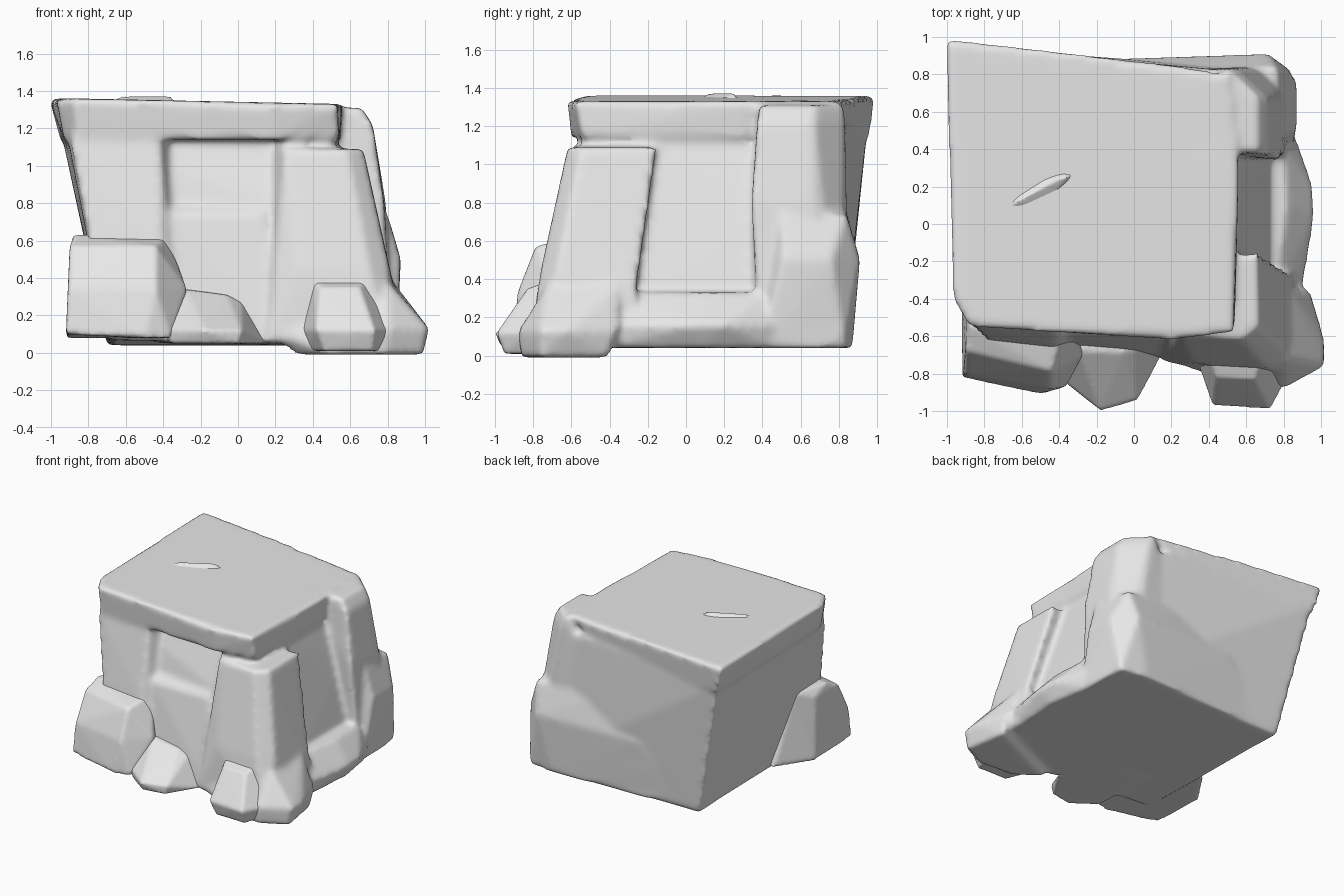
import bpy
import bmesh
import math

default_cube = bpy.data.objects.get("Cube")
if default_cube:
    bpy.data.objects.remove(default_cube, do_unlink=True)

# One grey stone colour
stone = bpy.data.materials.new("grey_stone")
stone.use_nodes = True
stone_colour = (.8, .8, .8, 1)
stone.diffuse_color = stone_colour
shader = next(n for n in stone.node_tree.nodes if n.type == 'BSDF_PRINCIPLED')
shader.inputs["Base Color"].default_value = stone_colour
shader.inputs["Roughness"].default_value = .9


def ring(z, *corners):
    """Corners (x, y) at one height; a third value raises or lowers a corner."""
    return [(c[0], c[1], z + (c[2] if len(c) > 2 else 0)) for c in corners]


def add_chunk(bm, *rings):
    """Wrap a convex chunk of rock around stacked rings of corners."""
    verts = [bm.verts.new(p) for r in rings for p in r]
    hull = bmesh.ops.convex_hull(bm, input=verts)
    loose = {v for v in hull["geom_interior"] + hull["geom_unused"]
             if isinstance(v, bmesh.types.BMVert)}
    bmesh.ops.delete(bm, geom=list(loose), context='VERTS')


def make_rock(name, bm, voxel, rounding):
    """Fuse the chunks into one surface and soften the joints like worn stone."""
    bmesh.ops.recalc_face_normals(bm, faces=bm.faces)
    mesh = bpy.data.meshes.new(name)
    bm.to_mesh(mesh)
    bm.free()
    mesh.materials.append(stone)
    obj = bpy.data.objects.new(name, mesh)
    bpy.context.collection.objects.link(obj)
    fuse = obj.modifiers.new("fuse", 'REMESH')
    fuse.mode = 'VOXEL'
    fuse.voxel_size = voxel
    fuse.use_smooth_shade = True
    soften = obj.modifiers.new("soften", 'SMOOTH')
    soften.factor = .5
    soften.iterations = rounding
    return obj


body = bmesh.new()

# Core, leaning outwards to the overhanging side and back
add_chunk(body,
          ring(.04, (-.7, .83), (.8, .82), (.8, -.65), (-.7, -.66, .03)),
          ring(.8, (-.84, -.5), (.18, -.55), (.6, -.4), (.62, .5)),
          ring(1.2, (-.95, .95), (.5, .82), (.5, -.4), (-.92, -.42)))

# Cap slab with a slightly dished top
add_chunk(body,
          ring(1.14, (-.95, .96), (.2, .83), (.55, .3), (.54, -.54),
               (.2, -.6), (-.86, -.53), (-.93, -.4)),
          ring(1.33, (-1.01, .99, .03), (.2, .85), (.5, .8), (.56, .3),
               (.53, -.58), (.2, -.62), (-.88, -.55, .03), (-.97, -.4, .03)))

# Back corner column and its swelling lower half
add_chunk(body,
          ring(.1, (.82, .38), (.84, .8), (.3, .84), (.4, .4)),
          ring(.8, (.78, .34), (.79, .66), (.6, .84), (.2, .8)),
          ring(1.22, (.72, .37), (.72, .67), (.55, .83), (.3, .6)),
          ring(1.31, (.66, .38), (.66, .68), (.5, .83), (.3, .4)))
add_chunk(body,
          ring(.04, (.85, .4), (.83, .83), (.6, .87), (-.6, .82)),
          ring(.5, (.87, .5), (.87, .76), (.72, .91), (-.2, .88)),
          ring(.74, (.8, .5), (.76, .84), (.2, .84)))

# Front column on the overhanging side
add_chunk(body,
          ring(.08, (-.7, -.66), (-.32, -.7), (-.3, -.4), (-.7, -.2)),
          ring(.6, (-.79, -.62), (-.42, -.66), (-.34, -.5), (-.79, -.2)),
          ring(1.16, (-.9, -.52), (-.42, -.55), (-.36, -.42), (-.9, -.2)))

# Front column on the broad-footed side
add_chunk(body,
          ring(1.09, (.2, -.48), (.25, -.6), (.58, -.62), (.67, -.55),
               (.66, -.15), (.3, -.2)),
          ring(.45, (.24, -.55), (.32, -.74), (.7, -.76), (.81, -.68),
               (.79, -.27), (.4, -.3)),
          ring(.05, (.16, -.74), (.8, -.82), (.9, -.3)))

# Spreading foot below that column
add_chunk(body,
          ring(-.01, (.3, -.7), (.5, -.85), (.8, -.86), (.99, -.76), (.93, -.4)),
          ring(.13, (.15, -.72), (.8, -.88), (1.02, -.76), (1.02, -.62),
               (.94, -.35)),
          ring(.38, (.8, -.72), (.83, -.35), (.4, -.5)))

# Ledge at the bottom of the side recess
add_chunk(body,
          ring(.04, (.86, -.4), (.9, .1), (.84, .45), (.3, 0)),
          ring(.16, (.9, -.35), (.97, .05), (.96, .2), (.87, .45)),
          ring(.33, (.76, -.35), (.82, .1), (.8, .42), (.3, 0)))

# Sloping step halfway up the front recess
add_chunk(body,
          ring(.05, (-.38, -.68), (.25, -.72), (.2, -.3), (-.4, -.3)),
          ring(.74, (-.36, -.59), (.14, -.59)),
          ring(.84, (-.38, -.48), (.18, -.48)))
make_rock("cliff_body", body, .022, 6)

# Large square boulder at the front corner
bm = bmesh.new()
add_chunk(bm,
          ring(.08, (-.92, -.82, .02), (-.5, -.91), (-.36, -.87), (-.3, -.5),
               (-.6, -.05), (-.74, -.08), (-.92, -.35)),
          ring(.34, (-.27, -.7), (-.91, -.8), (-.44, -.88)),
          ring(.57, (-.9, -.68), (-.44, -.79), (-.89, -.4)),
          ring(.63, (-.88, -.55), (-.38, -.56), (-.8, -.25), (-.5, -.2)))
make_rock("corner_boulder", bm, .016, 5)

# Low middle boulder
bm = bmesh.new()
add_chunk(bm,
          ring(.05, (-.38, -.6), (-.36, -.84), (-.18, -.97), (0, -.94),
               (.15, -.7), (.1, -.5)),
          ring(.12, (-.38, -.84), (-.18, -1), (.02, -.94)),
          ring(.34, (-.29, -.68), (-.06, -.69, -.03), (.02, -.67, -.07),
               (-.28, -.4), (.02, -.4, -.07)))
make_rock("middle_boulder", bm, .014, 4)

# Wedge boulder against the broad foot
bm = bmesh.new()
add_chunk(bm,
          ring(.01, (.36, -.7), (.46, -.94), (.72, -.95), (.8, -.7)),
          ring(.12, (.34, -.74), (.42, -.97), (.73, -.99), (.82, -.82)),
          ring(.35, (.44, -.82), (.65, -.83)),
          ring(.39, (.4, -.71), (.68, -.72), (.42, -.5), (.66, -.5)))
make_rock("wedge_boulder", bm, .014, 4)

# Thin raised flake on the top, thickest along its front edge
bm = bmesh.new()
add_chunk(bm,
          ring(1.31, (-.79, .05), (-.6, .23), (-.4, .3), (-.29, .28),
               (-.36, .18), (-.5, .06), (-.68, .02)),
          ring(1.37, (-.62, .12), (-.42, .24), (-.36, .25)))
make_rock("top_flake", bm, .01, 3)
